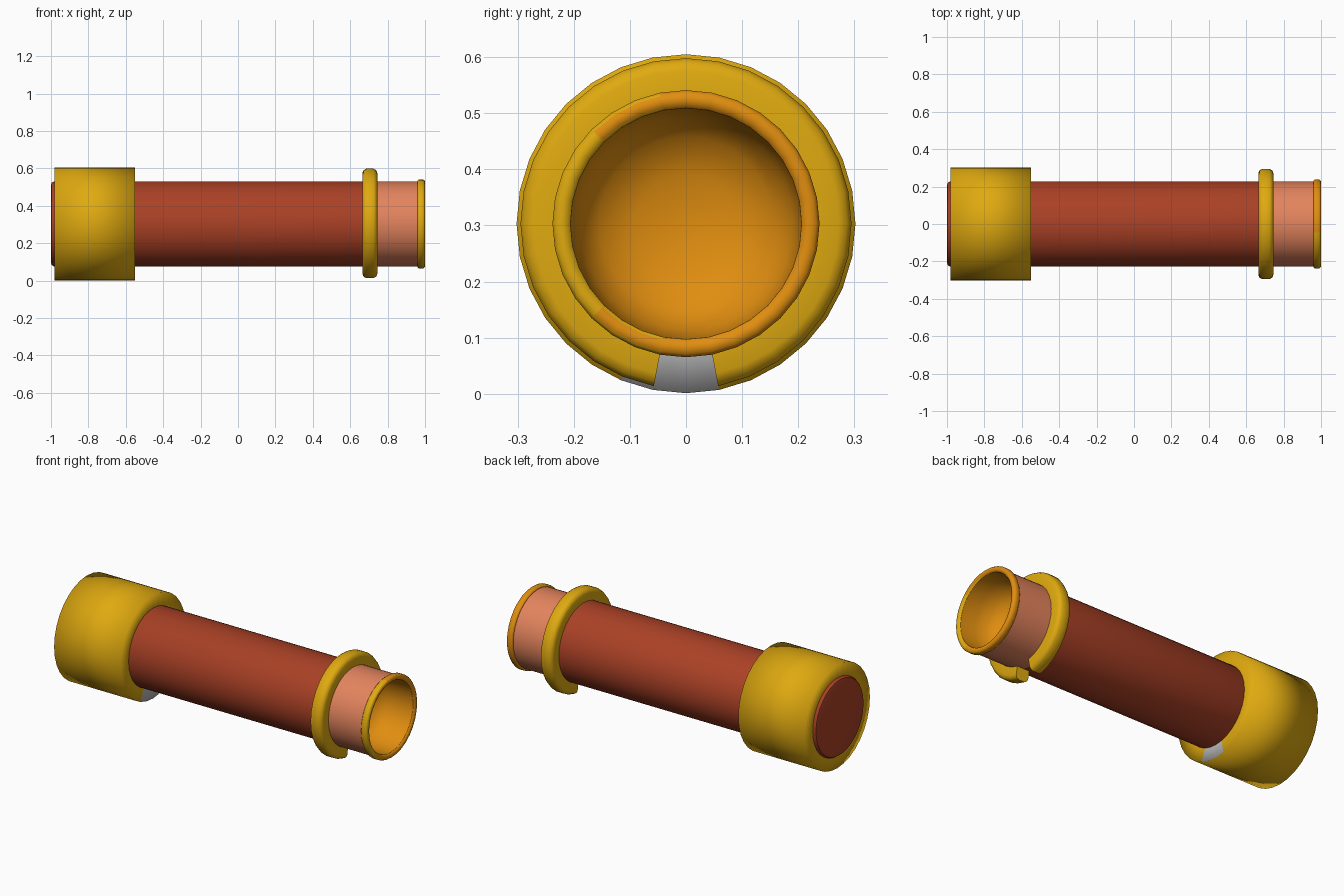
import bpy, bmesh, math

if "Cube" in bpy.data.objects:
    bpy.data.objects.remove(bpy.data.objects["Cube"])

CZ = 0.303      # height of the telescope axis
SIDES = 32


def material(name, rgb):
    m = bpy.data.materials.new(name)
    m.diffuse_color = (*rgb, 1.0)
    m.use_nodes = True
    m.node_tree.nodes["Principled BSDF"].inputs["Base Color"].default_value = m.diffuse_color
    return m


YELLOW = material("brass yellow", (0.74, 0.40, 0.005))
RED = material("leather red", (0.40, 0.052, 0.019))
SALMON = material("salmon", (0.77, 0.23, 0.11))
ORANGE = material("lens orange", (0.75, 0.27, 0.005))
GREY = material("steel grey", (0.5, 0.5, 0.5))


def lathe(name, profile, mats, first=0, count=SIDES, closed=False, angle=40, rule=None):
    """Turn an (x, radius) profile about the x axis; angle 0 is straight up."""
    bm = bmesh.new()
    rings = []
    for j in range(first, first + count + 1):
        t = 2 * math.pi * j / SIDES
        rings.append([bm.verts.new((x, r * math.sin(t), CZ + r * math.cos(t)))
                      for x, r in profile])
    n = len(profile)
    for a, b in zip(rings, rings[1:]):
        for i in range(n if closed else n - 1):
            k = (i + 1) % n
            bm.faces.new((a[i], a[k], b[k], b[i]))
    if closed and count < SIDES:            # cut ends of a split ring
        bm.faces.new(rings[0])
        bm.faces.new(rings[-1])
    bmesh.ops.remove_doubles(bm, verts=bm.verts, dist=1e-5)
    if closed:
        bmesh.ops.recalc_face_normals(bm, faces=bm.faces)
    bm.normal_update()
    for f in bm.faces:
        f.smooth = True
        if rule:
            f.material_index = rule(f.calc_center_median(), f.normal)
    me = bpy.data.meshes.new(name)
    bm.to_mesh(me)
    bm.free()
    for m in mats:
        me.materials.append(m)
    ob = bpy.data.objects.new(name, me)
    bpy.context.collection.objects.link(ob)
    if angle:
        bpy.ops.object.select_all(action='DESELECT')
        ob.select_set(True)
        bpy.context.view_layer.objects.active = ob
        bpy.ops.object.shade_smooth_by_angle(angle=math.radians(angle))
    return ob


# Main red barrel with a rounded closed end
lathe("barrel", [(-1.0, 0), (-1.0, 0.207), (-0.996, 0.22), (-0.985, 0.227), (0.70, 0.227)], [RED])


# Wide sleeve; three facets of its inner end are bare grey
def sleeve_rule(c, n):
    a = math.degrees(math.atan2(c.y, CZ - c.z))
    return 1 if n.x > 0.5 and -22.5 < a < 11.25 else 0


lathe("wide_sleeve", [(-0.98, 0.22), (-0.98, 0.302), (-0.55, 0.302), (-0.55, 0.22)],
      [YELLOW, GREY], angle=None, rule=sleeve_rule)

# Split collar, open at the bottom
lathe("split_collar",
      [(0.665, 0.22), (0.665, 0.272), (0.671, 0.287), (0.685, 0.295),
       (0.725, 0.295), (0.739, 0.287), (0.745, 0.272), (0.745, 0.22)],
      [YELLOW], first=-15, count=30, closed=True)

# Salmon neck
lathe("neck", [(0.70, 0.227), (0.965, 0.227)], [SALMON])


# Eyepiece lip: yellow towards the front, orange elsewhere
def lip_rule(c, n):
    if n.x > 0.6:
        return 0 if -c.y > abs(c.z - CZ) else 1
    return 0 if c.y < -0.03 else 1


lathe("eyepiece_lip",
      [(0.96, 0.225), (0.96, 0.232), (0.967, 0.238), (0.99, 0.238),
       (0.998, 0.232), (1.0, 0.221), (0.997, 0.211), (0.99, 0.206)],
      [YELLOW, ORANGE], angle=60, rule=lip_rule)

# Hollow orange bowl inside the eyepiece
lathe("eyepiece_bowl",
      [(0.99, 0.206), (0.90, 0.203), (0.83, 0.19), (0.78, 0.155), (0.75, 0.09), (0.742, 0)],
      [ORANGE], angle=None)
